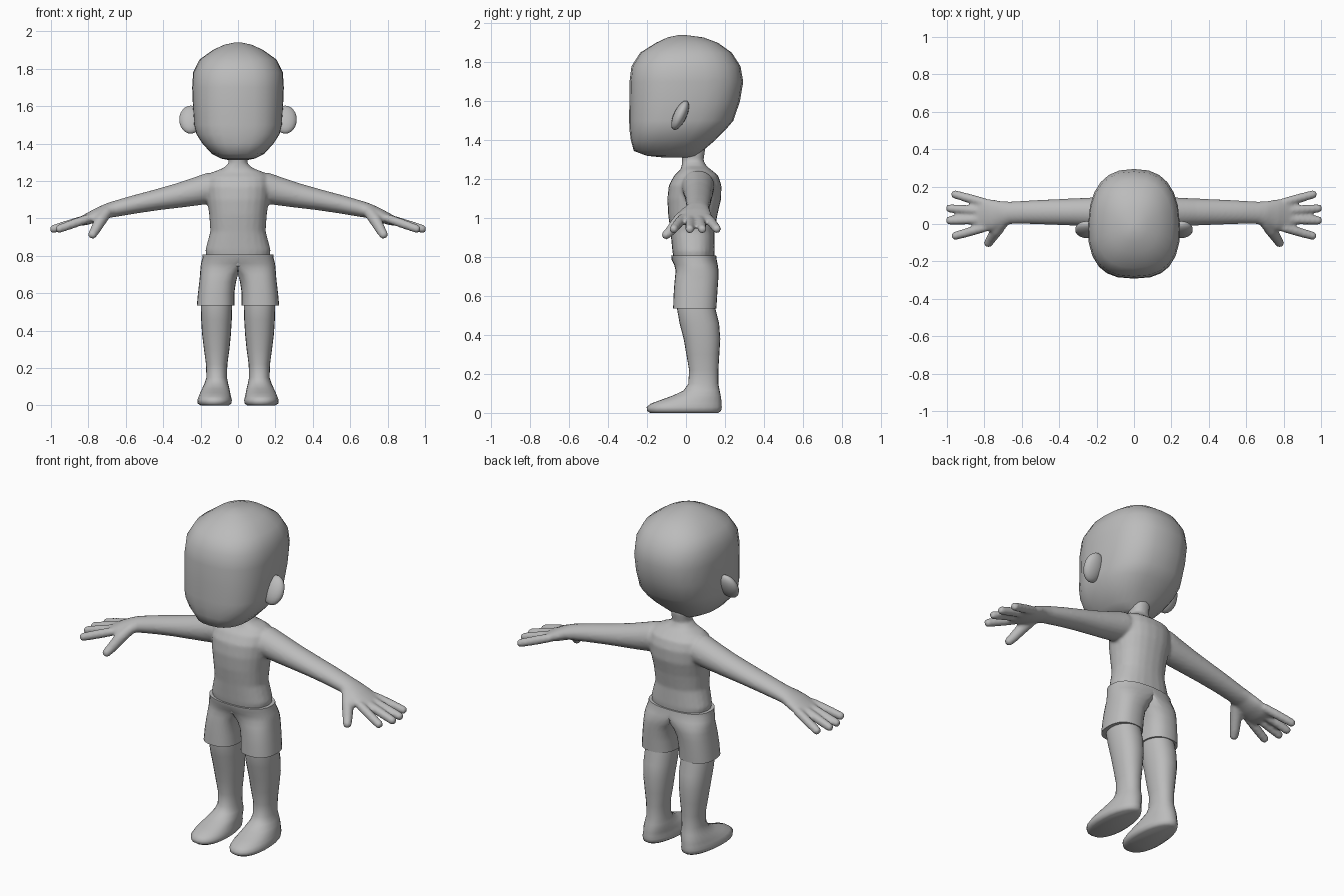
import bpy, bmesh, math
from mathutils import Vector

grey = bpy.data.materials.new("plain grey")
grey.diffuse_color = (0.5, 0.5, 0.5, 1)


def loft(bm, rings):
    """Skin a list of equal-length point rings and close both ends."""
    vs = [[bm.verts.new(p) for p in r] for r in rings]
    n = len(vs[0])
    for a, b in zip(vs, vs[1:]):
        for i in range(n):
            j = (i + 1) % n
            bm.faces.new((a[i], a[j], b[j], b[i]))
    bm.faces.new(vs[0][::-1])
    bm.faces.new(vs[-1])


def level(z, rx, yf, yb, cx=0, n=2.3, seg=24, taper=0, clamp=None):
    """Horizontal rounded ring; taper narrows the back."""
    pts = []
    for i in range(seg):
        t = 2 * math.pi * i / seg
        c, s = math.cos(t), math.sin(t)
        x = math.copysign(abs(c) ** (2 / n), c) * rx
        y = math.copysign(abs(s) ** (2 / n), s)
        x = cx + x * (1 - taper * y)
        if clamp is not None:
            x = max(x, clamp)
        pts.append(Vector((x, (yf + yb) / 2 + y * (yb - yf) / 2, z)))
    return pts


def tube(bm, stations, side=1, seg=14):
    """Tube along stations (x, y, z, half width, half height)."""
    ps = [Vector(s[:3]) for s in stations]
    rings = []
    for i, s in enumerate(stations):
        d = (ps[min(i + 1, len(ps) - 1)] - ps[max(i - 1, 0)]).normalized()
        u = d.cross(Vector((0, 0, 1))).normalized()
        v = u.cross(d)
        ring = []
        for k in range(seg):
            t = 2 * math.pi * k / seg
            p = ps[i] + u * s[3] * math.cos(t) + v * s[4] * math.sin(t)
            ring.append(Vector((p.x * side, p.y, p.z)))
        rings.append(ring)
    loft(bm, rings)


def finger(bm, a, b, r, side):
    a, b = Vector(a), Vector(b)
    tube(bm, [(*a.lerp(b, t), r * k, r * k) for t, k in
              ((0, 1), (.4, 1.05), (.75, 1), (.92, .95), (.98, .75), (1, .4))], side, 12)


def finish(bm, name, angle=50, mirror=False):
    bmesh.ops.recalc_face_normals(bm, faces=bm.faces)
    me = bpy.data.meshes.new(name)
    bm.to_mesh(me)
    bm.free()
    for p in me.polygons:
        p.use_smooth = True
    me.set_sharp_from_angle(angle=math.radians(angle))
    me.materials.append(grey)
    ob = bpy.data.objects.new(name, me)
    bpy.context.collection.objects.link(ob)
    if mirror:
        ob.modifiers.new("mirror", 'MIRROR')
    return ob


# head: flat face, round back, narrow chin
bm = bmesh.new()
loft(bm, [level(z, rx, f, b, n=n, taper=t) for z, rx, f, b, n, t in (
    (1.312, .05, -.12, .05, 2.2, 0), (1.32, .09, -.2, .06, 2.3, 0),
    (1.345, .14, -.268, .085, 2.5, 0), (1.40, .19, -.283, .15, 2.6, .04),
    (1.45, .222, -.29, .2, 2.6, .05), (1.50, .235, -.292, .243, 2.6, .05),
    (1.60, .241, -.291, .277, 2.55, .05), (1.70, .245, -.29, .294, 2.5, .05),
    (1.78, .24, -.28, .28, 2.45, .04), (1.85, .205, -.235, .235, 2.4, .02),
    (1.90, .135, -.155, .165, 2.3, 0), (1.928, .075, -.095, .09, 2.2, 0),
    (1.94, .02, -.04, .0, 2, 0))])
finish(bm, "head", 70)

# ears
bm = bmesh.new()
bmesh.ops.create_uvsphere(bm, u_segments=18, v_segments=12, radius=1)
for v in bm.verts:
    x, y, z = v.co
    v.co = (.253 + .062 * x, -.03 + .036 * y + .028 * z, 1.528 + .075 * z)
finish(bm, "ears", 80, True)

# torso, neck, arms and hands merged into one skin
bm = bmesh.new()
loft(bm, [level(*r) for r in (
    (.74, .16, -.055, .14), (.83, .175, -.07, .148), (.93, .148, -.08, .146),
    (1.02, .154, -.092, .162), (1.10, .166, -.096, .181), (1.17, .172, -.088, .182),
    (1.22, .165, -.06, .165), (1.248, .135, -.03, .13), (1.268, .08, -.022, .105),
    (1.295, .05, -.02, .09), (1.36, .055, -.025, .1))])
for s in (1, -1):
    tube(bm, [(.08, .06, 1.165, .08, .07), (.15, .062, 1.163, .085, .083),
              (.21, .063, 1.147, .08, .077), (.32, .064, 1.122, .073, .066),
              (.44, .064, 1.098, .068, .056), (.56, .063, 1.073, .063, .049),
              (.66, .06, 1.05, .06, .043), (.70, .055, 1.04, .068, .039),
              (.76, .048, 1.015, .085, .036), (.82, .047, .99, .09, .028),
              (.85, .047, .98, .083, .02)], s, 20)
    for y0, x1, y1 in ((.115, .975, .163), (.07, 1.005, .085),
                       (.025, 1.005, .018), (-.02, .973, -.068)):
        finger(bm, (.80, y0, 1.0), (x1, y1, .938), .0235, s)
    tube(bm, [(.70, .01, 1.035, .03, .03), (.735, -.035, .99, .033, .033),
              (.765, -.08, .935, .027, .027), (.782, -.108, .908, .023, .023),
              (.787, -.116, .9, .012, .012)], s)
body = finish(bm, "torso_and_arms")
m = body.modifiers.new("skin", 'REMESH')
m.mode = 'VOXEL'
m.voxel_size = .009
m.use_smooth_shade = True
m = body.modifiers.new("soften", 'SMOOTH')
m.factor = .5
m.iterations = 5

# shorts: each half runs from hem to waist, meeting on the centre line
bm = bmesh.new()
loft(bm, [level(z, rx, f, b, cx, 2.4, 28, 0, 0) for z, rx, f, b, cx in (
    (.535, .1, -.066, .156, .12), (.60, .097, -.064, .16, .117),
    (.66, .098, -.06, .164, .109), (.70, .108, -.056, .167, .095),
    (.73, .13, -.053, .167, .071), (.76, .17, -.06, .163, .028),
    (.785, .191, -.073, .158, 0), (.808, .189, -.076, .155, 0))])
finish(bm, "shorts", 50, True)

# legs and feet
bm = bmesh.new()
loft(bm, [level(z, rx, f, b, cx, 2.2, 24, t) for z, rx, f, b, cx, t in (
    (0, .075, -.185, .165, .125, .12), (.01, .09, -.2, .18, .125, .12),
    (.03, .092, -.202, .184, .125, .12), (.048, .086, -.18, .182, .124, .1),
    (.068, .08, -.125, .181, .122, .07), (.09, .073, -.065, .178, .119, .03),
    (.115, .064, -.012, .173, .116, 0), (.15, .055, .012, .166, .114, 0),
    (.22, .057, .016, .166, .114, 0), (.30, .068, .002, .171, .114, 0),
    (.38, .077, -.012, .176, .115, 0), (.46, .082, -.033, .17, .115, 0),
    (.54, .084, -.047, .15, .115, 0), (.60, .08, -.045, .145, .113, 0))])
finish(bm, "legs_and_feet", 60, True)
